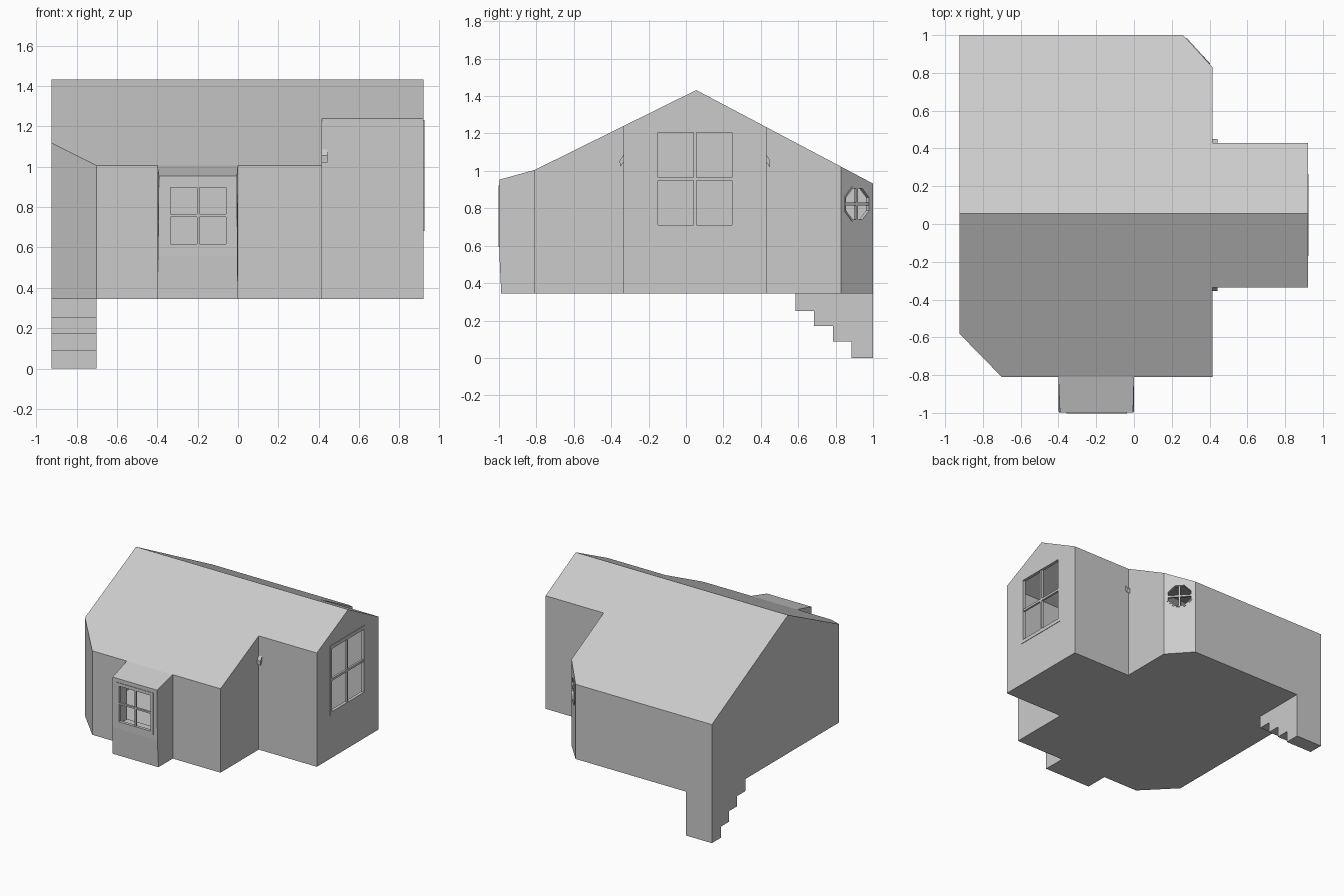
import bpy, bmesh, math
from mathutils import Vector, Matrix

if "Cube" in bpy.data.objects:
    bpy.data.objects.remove(bpy.data.objects["Cube"])

FLOOR, RIDGE_Y, RIDGE_Z = 0.345, 0.055, 1.432


def roof_z(y):
    if y < RIDGE_Y:
        return RIDGE_Z - (RIDGE_Y - y) * 0.494
    return RIDGE_Z - (y - RIDGE_Y) * 0.529


def finish(bm, name):
    bmesh.ops.remove_doubles(bm, verts=bm.verts, dist=1e-4)
    bmesh.ops.recalc_face_normals(bm, faces=bm.faces)
    me = bpy.data.meshes.new(name)
    bm.to_mesh(me)
    bm.free()
    ob = bpy.data.objects.new(name, me)
    bpy.context.collection.objects.link(ob)
    return ob


def panel(bm, pts, hole=None):
    """Flat face, optionally with an opening."""
    loops = [[bm.verts.new(p) for p in pts]]
    if not hole:
        bm.faces.new(loops[0])
        return
    loops.append([bm.verts.new(p) for p in hole])
    edges = [bm.edges.new((l[i - 1], l[i])) for l in loops for i in range(len(l))]
    n = (Vector(pts[1]) - Vector(pts[0])).cross(Vector(pts[2]) - Vector(pts[1]))
    bmesh.ops.triangle_fill(bm, edges=edges, use_beauty=True, normal=n.normalized())


def wall_frame(origin, u):
    """Local axes of a wall: along, up, outward."""
    u = Vector(u).normalized()
    up = Vector((0, 0, 1))
    m = Matrix((u, up, u.cross(up))).transposed().to_4x4()
    m.translation = Vector(origin)
    return m


def rect(w, h):
    return [(-w, -h), (w, -h), (w, h), (-w, h)]


def octagon(r):
    return [(r * math.cos(a), r * math.sin(a))
            for a in (math.pi / 8 + i * math.pi / 4 for i in range(8))]


def window(name, m, outer, inner, bar):
    """Frame ring with a cross of glazing bars; panes are open."""
    bm = bmesh.new()
    n = len(outer)
    ring = [[bm.verts.new(m @ Vector((x, y, z))) for x, y in poly]
            for poly, z in ((outer, -.02), (outer, .004), (inner, .004), (inner, -.02))]
    for k in range(4):
        for i in range(n):
            j = (i + 1) % n
            a, b = ring[k], ring[(k + 1) % 4]
            bm.faces.new((a[i], a[j], b[j], b[i]))
    w = max(p[0] for p in inner)
    h = max(p[1] for p in inner)
    for sx, sy in ((2 * w, bar), (bar, 2 * h)):
        bmesh.ops.create_cube(bm, size=1, matrix=m @ Matrix.Translation((0, 0, -.009))
                              @ Matrix.Diagonal((sx, sy, .016, 1)))
    return finish(bm, name)


# window positions
side_m = wall_frame((.92, .048, .957), (0, 1, 0))
round_m = wall_frame((.3375, .915, .823), (-.155, .17, 0))
bay_m = wall_frame((-.197, -.998, .758), (1, 0, 0))
side_in, side_out = rect(.197, .247), rect(.218, .275)
round_in, round_out = octagon(.09), octagon(.1)
bay_in, bay_out = rect(.138, .14), rect(.16, .165)


def hole(m, poly):
    return [m @ Vector((x, y, 0)) for x, y in poly]


# outer walls, following the footprint up to the roof slopes
bm = bmesh.new()
plan = [(-.925, 1), (-.925, -.58), (-.7, -.81), (-.4, -.81), (0, -.81), (.415, -.81),
        (.415, -.335), (.92, -.335), (.92, .43), (.415, .43), (.415, .83), (.26, 1), (-.7, 1)]
openings = {7: hole(side_m, side_in), 10: hole(round_m, round_in)}
for i, a in enumerate(plan):
    if i == 3:
        continue
    b = plan[(i + 1) % len(plan)]
    pts = [(*a, FLOOR), (*b, FLOOR), (*b, roof_z(b[1]))]
    if (a[1] - RIDGE_Y) * (b[1] - RIDGE_Y) < 0:
        pts.append((a[0], RIDGE_Y, RIDGE_Z))
    pts.append((*a, roof_z(a[1])))
    panel(bm, pts, openings.get(i))
# floor, with the stairwell cut out of the corner
panel(bm, [(x, y, FLOOR) for x, y in plan[1:] + [(-.7, .585), (-.925, .585)]])
finish(bm, "walls_and_floor")

# roof slopes
bm = bmesh.new()
ends = [(-.925, RIDGE_Y), (.92, RIDGE_Y)]
for poly in (ends[:1] + plan[1:8] + ends[1:], ends[1:] + plan[8:] + plan[:1] + ends[:1]):
    panel(bm, [(x, y, roof_z(y)) for x, y in poly])
finish(bm, "roof")

# bay window box
bm = bmesh.new()
eave = roof_z(-.81)
side = [(-.81, FLOOR), (-.988, FLOOR), (-.998, .56), (-.998, .953), (-.81, eave)]
xs = [(-.4, 0), (-.4, 0), (-.396, -.003), (-.392, -.005), (-.4, 0)]
for k in (0, 1):
    panel(bm, [(x[k], y, z) for x, (y, z) in zip(xs, side)])
for i in (0, 1, 2, 3):
    (y0, z0), (y1, z1) = side[i], side[i + 1]
    panel(bm, [(xs[i][0], y0, z0), (xs[i][1], y0, z0), (xs[i + 1][1], y1, z1),
               (xs[i + 1][0], y1, z1)], hole(bay_m, bay_in) if i == 2 else None)
finish(bm, "bay")

# seat inside the bay
bm = bmesh.new()
panel(bm, [(-.395, -.99, .55), (-.005, -.99, .55), (-.005, -.81, .55), (-.395, -.81, .55)])
panel(bm, [(-.395, -.81, .55), (-.005, -.81, .55), (-.005, -.81, FLOOR), (-.395, -.81, FLOOR)])
finish(bm, "bay_seat")

# stairwell dropping below the floor
bm = bmesh.new()
prof = [(.585, FLOOR)]
for y0, y1, z in ((.585, .685, .25), (.685, .785, .17), (.785, .885, .087), (.885, 1, 0)):
    prof += [(y0, z), (y1, z)]
prof.append((1, FLOOR))
for x in (-.925, -.7):
    panel(bm, [(x, y, z) for y, z in prof])
for (y0, z0), (y1, z1) in zip(prof, prof[1:]):
    panel(bm, [(-.925, y0, z0), (-.7, y0, z0), (-.7, y1, z1), (-.925, y1, z1)])
finish(bm, "stairs")

# windows
window("side_window", side_m, side_out, side_in, .017)
window("round_window", round_m, round_out, round_in, .014)
window("bay_window", bay_m, bay_out, bay_in, .013)

# small brackets where the wing meets the house
for name, y, s in (("front_bracket", -.335, -1), ("back_bracket", .43, 1)):
    bm = bmesh.new()
    outline = [(-.01, 1.10), (.02, 1.055), (.018, 1.02), (-.01, 1.06)]
    rows = [[bm.verts.new((x, y + s * d, z)) for d, z in outline] for x in (.415, .443)]
    for r in rows:
        bm.faces.new(r)
    for i in range(4):
        bm.faces.new((rows[0][i - 1], rows[0][i], rows[1][i], rows[1][i - 1]))
    finish(bm, name)
